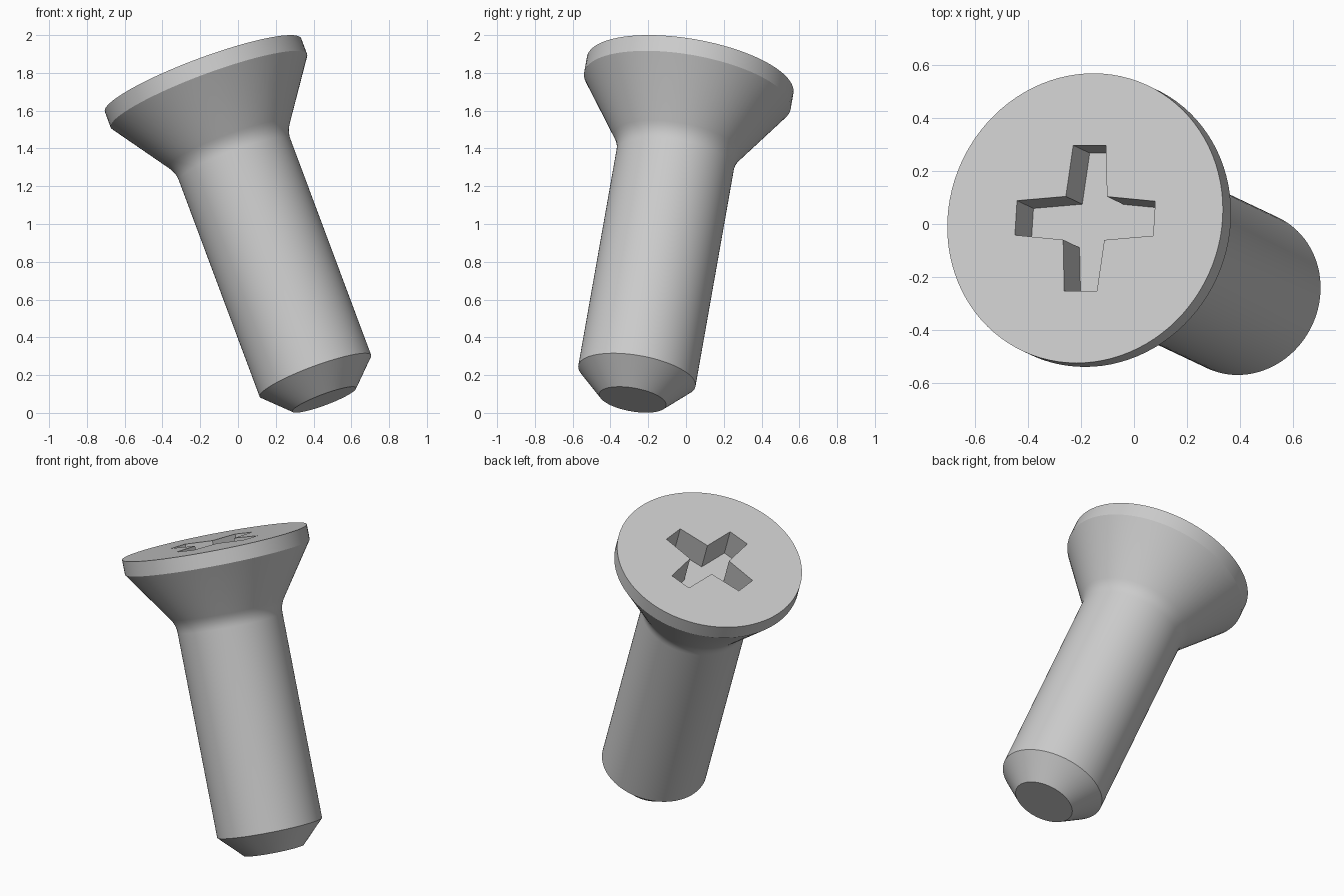
import bpy, bmesh, math
from mathutils import Matrix, Vector

cube = bpy.data.objects.get("Cube")
if cube:
    bpy.data.objects.remove(cube, do_unlink=True)

# Tilted frame: origin at the middle of the head's top face, local z along the axis
axis = Vector((-0.3735, 0.177, 1)).normalized()
u = Vector((0.5225, -0.0025, 0.1956))
u = (u - axis * u.dot(axis)).normalized()
v = axis.cross(u)
frame = Matrix.Translation((-0.185, 0.022, 1.788)) @ Matrix((u, v, axis)).transposed().to_4x4()

steel = bpy.data.materials.new("grey steel")
steel.use_nodes = True
colour = (0.6, 0.6, 0.6, 1)
steel.diffuse_color = colour
steel.node_tree.nodes["Principled BSDF"].inputs["Base Color"].default_value = colour


def make_object(name, bm):
    bmesh.ops.recalc_face_normals(bm, faces=bm.faces)
    mesh = bpy.data.meshes.new(name)
    bm.to_mesh(mesh)
    bm.free()
    mesh.materials.append(steel)
    obj = bpy.data.objects.new(name, mesh)
    obj.matrix_world = frame
    bpy.context.collection.objects.link(obj)
    return obj


def lathe(name, profile, sides=96):
    bm = bmesh.new()
    rings = []
    for r, z in profile:
        angles = [math.tau * i / sides for i in range(sides)]
        rings.append([bm.verts.new((r * math.cos(a), r * math.sin(a), z)) for a in angles])
    for a, b in zip(rings, rings[1:]):
        for i in range(sides):
            j = (i + 1) % sides
            bm.faces.new((a[i], a[j], b[j], b[i]))
    bm.faces.new(rings[0])
    bm.faces.new(rings[-1])
    return make_object(name, bm)


# Countersunk head, softened neck, shank and chamfered tip
head_r, shank_r, tip_r = 0.555, 0.315, 0.18
rim, neck, length = -0.09, -0.44, -1.859
profile = [(head_r, 0), (head_r, rim)]
start = Vector((shank_r + 0.027, neck + 0.04))
corner = Vector((shank_r, neck))
end = Vector((shank_r, neck - 0.045))
for i in range(6):
    t = i / 5
    profile.append(tuple(start * (1 - t) ** 2 + corner * 2 * t * (1 - t) + end * t * t))
profile += [(shank_r, length + 0.136), (tip_r, length)]
screw = lathe("countersunk_screw", profile)

# Cross-shaped drive recess, arms narrowing toward their ends
bm = bmesh.new()
reach, end_half, root_half, depth = 0.279, 0.066, 0.083, 0.18
outline = []
for k in range(4):
    turn = Matrix.Rotation(k * math.pi / 2, 3, 'Z')
    for x, y in ((reach, -end_half), (reach, end_half), (root_half, root_half)):
        outline.append(bm.verts.new(turn @ Vector((x, y, -depth))))
floor = bm.faces.new(outline)
top = bmesh.ops.extrude_face_region(bm, geom=[floor])["geom"]
bmesh.ops.translate(bm, vec=(0, 0, depth + 0.1),
                    verts=[g for g in top if isinstance(g, bmesh.types.BMVert)])
cutter = make_object("recess_cutter", bm)
cutter.hide_render = True

cut = screw.modifiers.new("drive_recess", 'BOOLEAN')
cut.operation = 'DIFFERENCE'
cut.solver = 'EXACT'
cut.object = cutter

# Apply the cut, then smooth the round surfaces and keep hard edges
bpy.ops.object.select_all(action='DESELECT')
screw.select_set(True)
bpy.context.view_layer.objects.active = screw
bpy.ops.object.modifier_apply(modifier=cut.name)
bpy.data.objects.remove(cutter, do_unlink=True)
bpy.ops.object.shade_smooth_by_angle(angle=math.radians(30))
